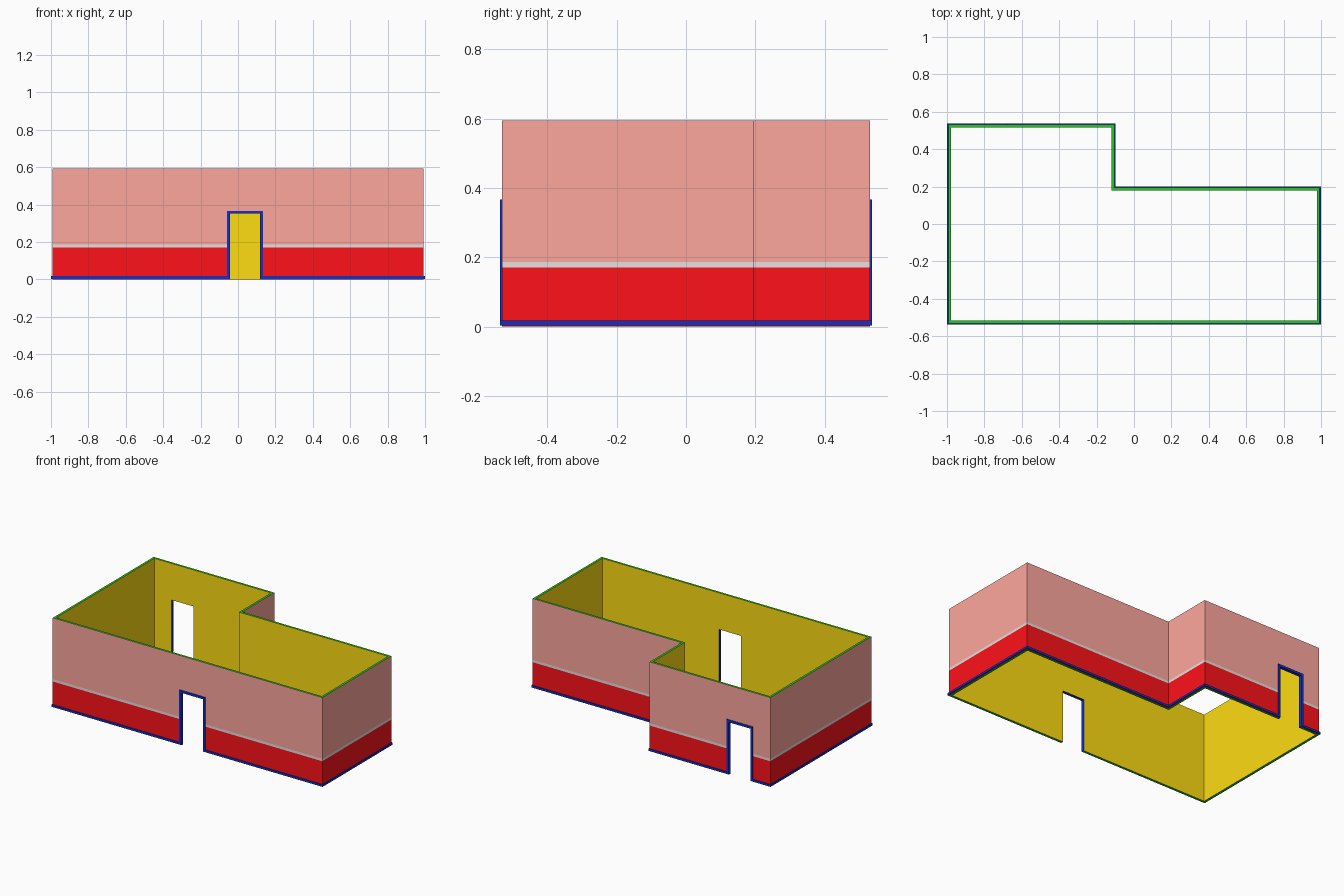
import bpy, bmesh

if "Cube" in bpy.data.objects:
    bpy.data.objects.remove(bpy.data.objects["Cube"])


def mat(name, rgb):
    m = bpy.data.materials.new(name)
    m.diffuse_color = (*rgb, 1)
    m.use_nodes = True
    m.node_tree.nodes["Principled BSDF"].inputs["Base Color"].default_value = m.diffuse_color
    return m


RED = mat("red_paint", (1.0, 0.006, 0.01))
GREY = mat("rail_grey", (0.8, 0.75, 0.73))
PINK = mat("pink_paint", (1.0, 0.386, 0.337))
GOLD = mat("gold_paint", (1.0, 0.72, 0.006))
GREEN = mat("green_edge", (0.02, 0.6, 0.01))
BLUE = mat("blue_trim", (0.006, 0.03, 0.6))

H, T, D = 0.594, 0.015, 0.006            # wall height, wall thickness, trim projection
DOOR_H, TRIM = 0.351, 0.015
X, Y, NX, NY = 0.993, 0.531, -0.104, 0.195
FRONT = (-0.043, 0.118)                  # door openings along x
BACK = (-0.850, -0.689)


def build(name, bm, mats):
    bmesh.ops.remove_doubles(bm, verts=bm.verts, dist=1e-5)
    bmesh.ops.recalc_face_normals(bm, faces=bm.faces)
    me = bpy.data.meshes.new(name)
    bm.to_mesh(me)
    bm.free()
    for m in mats:
        me.materials.append(m)
    ob = bpy.data.objects.new(name, me)
    bpy.context.collection.objects.link(ob)
    return ob


def face(bm, pts, mi=0):
    bm.faces.new([bm.verts.new(p) for p in pts]).material_index = mi


def off(p, d, z):
    """Footprint point moved outward by d at height z."""
    return (p[0] + p[2] * d, p[1] + p[3] * d, z)


# footprint: x, y, outward direction
def corners(gap):
    """L outline split at the doors, with the door edges widened by gap."""
    return [(FRONT[1] + gap, -Y, 0, -1), (X, -Y, 1, -1), (X, NY, 1, 1),
            (NX, NY, 1, 1), (NX, Y, 1, 1), (BACK[1] + gap, Y, 0, 1),
            (BACK[0] - gap, Y, 0, 1), (-X, Y, -1, 1), (-X, -Y, -1, -1),
            (FRONT[0] - gap, -Y, 0, -1)]


# walls: painted bands outside, gold inside, green edges, blue door jambs
bm = bmesh.new()
pts = corners(0)
levels = [0, 0.170, 0.186, DOOR_H, H]
paint = [0, 1, 2, 2]
doors = (5, 9)
for i, p in enumerate(pts):
    q = pts[(i + 1) % len(pts)]
    for j, (a, b) in enumerate(zip(levels, levels[1:])):
        if i in doors and b <= DOOR_H:
            for e in (p, q):
                face(bm, [off(e, 0, a), off(e, -T, a), off(e, -T, b), off(e, 0, b)], 5)
            continue
        face(bm, [off(p, 0, a), off(q, 0, a), off(q, 0, b), off(p, 0, b)], paint[j])
        face(bm, [off(p, -T, a), off(q, -T, a), off(q, -T, b), off(p, -T, b)], 3)
    low = DOOR_H if i in doors else 0
    for z, mi in ((H, 4), (low, 5 if low else 4)):
        face(bm, [off(p, 0, z), off(q, 0, z), off(q, -T, z), off(p, -T, z)], mi)
build("walls", bm, [RED, GREY, PINK, GOLD, GREEN, BLUE])


# skirting: box section swept along each run between the doors
def skirting(name, run):
    bm = bmesh.new()
    section = [(0, 0.003), (D, 0.003), (D, 0.017), (0, 0.017)]
    rings = [[off(p, d, z) for d, z in section] for p in run]
    for r, s in zip(rings, rings[1:]):
        for k in range(4):
            n = (k + 1) % 4
            face(bm, [r[k], r[n], s[n], s[k]])
    face(bm, rings[0])
    face(bm, rings[-1])
    build(name, bm, [BLUE])


pts = corners(TRIM)
skirting("skirting_right", pts[:6])
skirting("skirting_left", pts[6:])


# door casings: U-shaped profile pushed out from the wall
def casing(name, door, side):
    bm = bmesh.new()
    a, b = door
    t, h, z0 = TRIM, DOOR_H, 0.003
    prof = [(a - t, z0), (a - t, h + t), (b + t, h + t), (b + t, z0),
            (b, z0), (b, h), (a, h), (a, z0)]
    y0, y1 = side * Y, side * (Y + D)
    for k in range(8):
        (x1, z1), (x2, z2) = prof[k], prof[(k + 1) % 8]
        face(bm, [(x1, y0, z1), (x2, y0, z2), (x2, y1, z2), (x1, y1, z1)])
    for y in (y0, y1):
        for k in ((0, 1, 6, 7), (1, 2, 5, 6), (2, 3, 4, 5)):
            face(bm, [(prof[n][0], y, prof[n][1]) for n in k])
    build(name, bm, [BLUE])


casing("front_door_casing", FRONT, -1)
casing("back_door_casing", BACK, 1)
